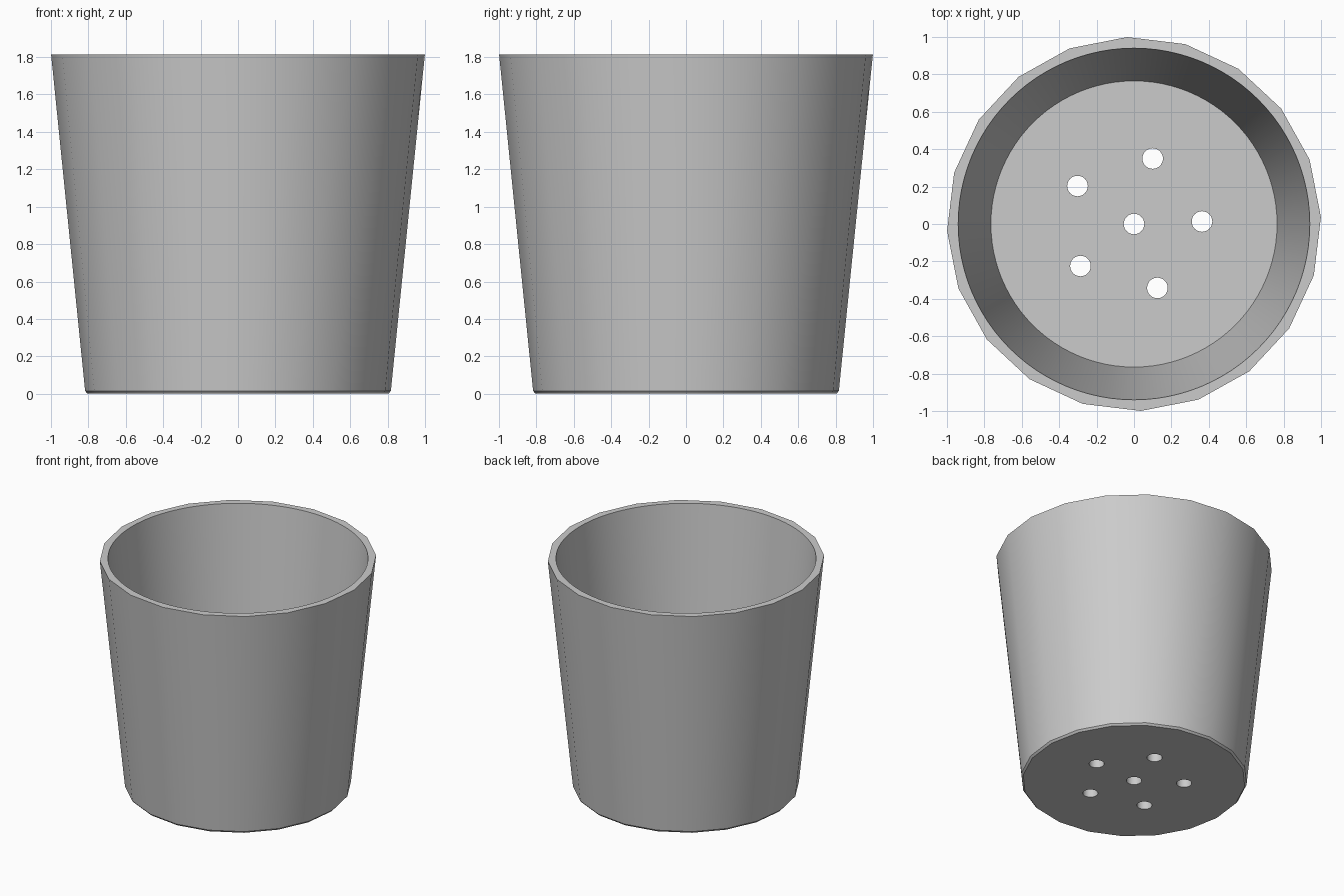
import bpy, bmesh, math

cube = bpy.data.objects.get("Cube")
if cube:
    bpy.data.objects.remove(cube, do_unlink=True)

HEIGHT = 1.815
TWIST = math.radians(2.1)

clay = bpy.data.materials.new("grey plastic")
clay.use_nodes = True
clay.diffuse_color = (0.6, 0.6, 0.6, 1)
clay.node_tree.nodes["Principled BSDF"].inputs["Base Color"].default_value = (0.6, 0.6, 0.6, 1)


def turned_solid(name, profile, sides, centre=(0, 0), turn=0.0):
    """Closed solid from (radius, height) rings, bottom to top."""
    bm = bmesh.new()
    rings = []
    for r, z in profile:
        angles = [turn + math.tau * i / sides for i in range(sides)]
        rings.append([bm.verts.new((centre[0] + r * math.cos(a),
                                    centre[1] + r * math.sin(a), z)) for a in angles])
    for low, high in zip(rings, rings[1:]):
        for i in range(sides):
            j = (i + 1) % sides
            bm.faces.new((low[i], low[j], high[j], high[i]))
    bm.faces.new(rings[0][::-1])
    bm.faces.new(rings[-1])
    mesh = bpy.data.meshes.new(name)
    bm.to_mesh(mesh)
    bm.free()
    mesh.materials.append(clay)
    obj = bpy.data.objects.new(name, mesh)
    bpy.context.collection.objects.link(obj)
    return obj


# Faceted outer body with a small chamfer at the foot
pot = turned_solid("plant_pot", [(0.805, 0), (0.818, 0.015), (1.0, HEIGHT)], 20, turn=TWIST)

# Round hollow: wall taper continued a little above the rim
floor_z, floor_r, rim_r = 0.10, 0.765, 0.94
over = 0.1
slope = (rim_r - floor_r) / (HEIGHT - floor_z)
cutters = [turned_solid("hollow_cutter",
                        [(floor_r, floor_z), (rim_r + slope * over, HEIGHT + over)], 96)]

# Drain holes: one in the middle and a ring of five
spots = [(0, 0)] + [(0.364 * math.cos(TWIST + math.tau * i / 5),
                     0.364 * math.sin(TWIST + math.tau * i / 5)) for i in range(5)]
for spot in spots:
    cutters.append(turned_solid("drain_cutter", [(0.055, -0.1), (0.055, 0.3)], 32, spot))

bpy.ops.object.select_all(action='DESELECT')
bpy.context.view_layer.objects.active = pot
pot.select_set(True)
for cutter in cutters:
    cutter.hide_render = True
    cut = pot.modifiers.new("cut", 'BOOLEAN')
    cut.operation = 'DIFFERENCE'
    cut.solver = 'EXACT'
    cut.object = cutter
    bpy.ops.object.modifier_apply(modifier=cut.name)
    bpy.data.objects.remove(cutter, do_unlink=True)

bpy.ops.object.shade_smooth_by_angle(angle=math.radians(30))
